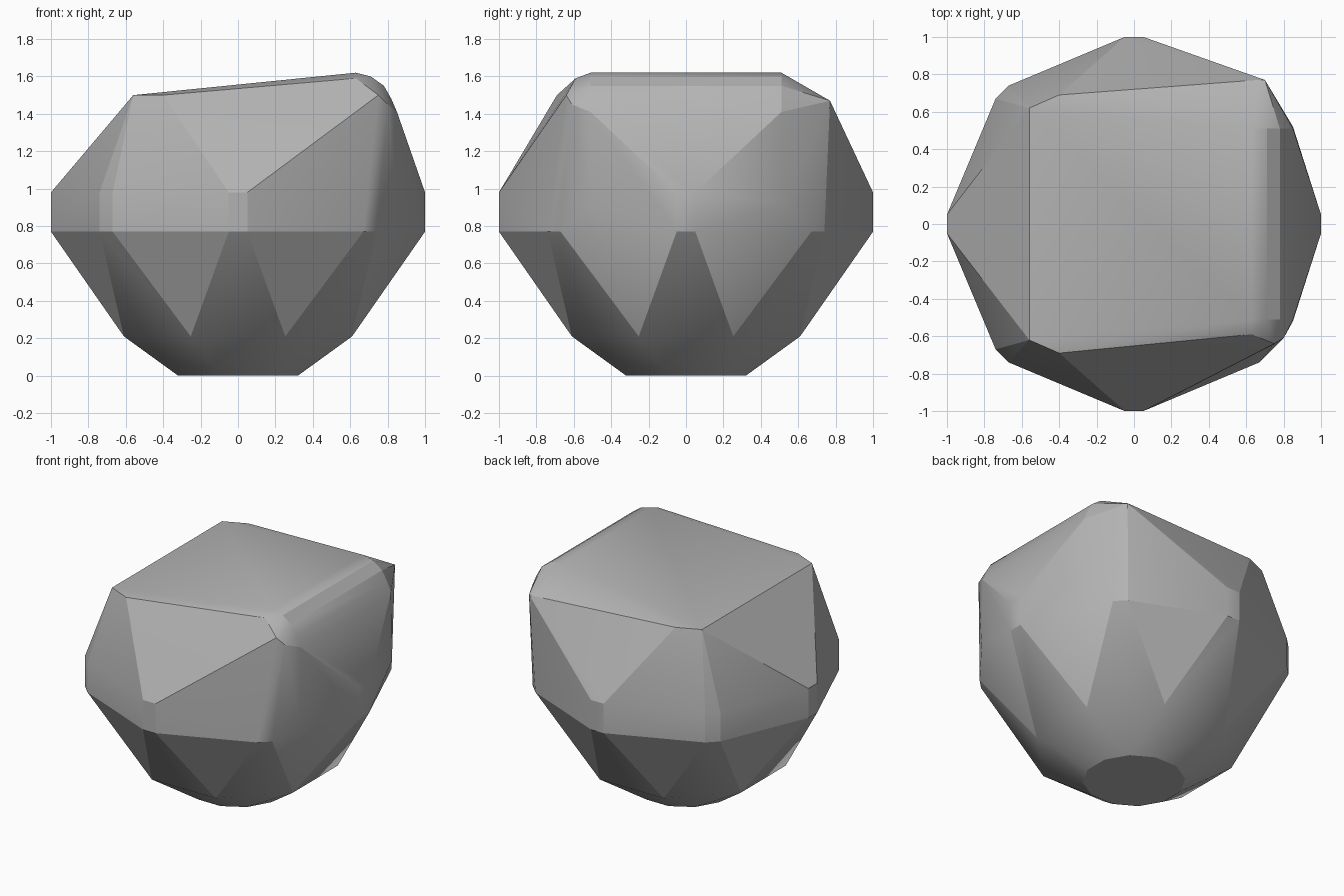
import bpy
import bmesh
import math

cube = bpy.data.objects.get("Cube")
if cube:
    bpy.data.objects.remove(cube, do_unlink=True)


def mirrored(points):
    """Repeat points on the front and back halves."""
    return [(x, s * y, z) for x, y, z in points for s in (-1, 1)]


def ring(sides, radius, z):
    """Regular ring with a flat towards each axis."""
    step = math.tau / sides
    r = radius / math.cos(step / 2)
    return [(r * math.cos((i + 0.5) * step), r * math.sin((i + 0.5) * step), z)
            for i in range(sides)]


# Base and lower slope
points = ring(12, 0.32, 0.0) + ring(8, 0.61, 0.21)

# Belt: blunt tips on the axes and blunt diagonal corners
LOW, HIGH, BLUNT = 0.77, 0.98, 0.05
for z in (LOW, HIGH):
    points += mirrored([(-1, BLUNT, z), (1, BLUNT, z), (-BLUNT, 1, z), (BLUNT, 1, z),
                        (-0.67, 0.74, z), (-0.74, 0.67, z)])
points += mirrored([(0.67, 0.74, LOW), (0.74, 0.67, LOW)])

# Upright corner edges and rounded upper rim on the tall side
points += mirrored([(0.85, 0.52, 0.92), (0.85, 0.51, 1.41), (0.82, 0.51, 1.48),
                    (0.78, 0.51, 1.55), (0.71, 0.51, 1.60), (0.63, 0.51, 1.62)])

# Sloping crown on the low side
points += mirrored([(-0.56, 0.62, 1.50), (-0.40, 0.69, 1.50)])

# Uneven chipped corners: front then back
points += [(0.63, -0.59, 1.59), (0.75, -0.64, 1.50), (0.80, -0.61, 1.45),
           (0.70, 0.77, 1.47), (0.66, 0.77, 1.47)]

bm = bmesh.new()
for p in points:
    bm.verts.new(p)
hull = bmesh.ops.convex_hull(bm, input=bm.verts)
loose = [v for v in bm.verts if not v.link_faces]
bmesh.ops.delete(bm, geom=loose, context='VERTS')
bmesh.ops.dissolve_limit(bm, angle_limit=math.radians(1), verts=bm.verts, edges=bm.edges)
bmesh.ops.recalc_face_normals(bm, faces=bm.faces)
mesh = bpy.data.meshes.new("boulder")
bm.to_mesh(mesh)
bm.free()

boulder = bpy.data.objects.new("boulder", mesh)
bpy.context.collection.objects.link(boulder)

# Stone colour
stone = bpy.data.materials.new("grey_stone")
stone.use_nodes = True
grey = (0.45, 0.45, 0.45, 1)
stone.diffuse_color = grey
stone.node_tree.nodes["Principled BSDF"].inputs["Base Color"].default_value = grey
mesh.materials.append(stone)

# Soften only the shallow chips
bpy.ops.object.select_all(action='DESELECT')
boulder.select_set(True)
bpy.context.view_layer.objects.active = boulder
bpy.ops.object.shade_smooth_by_angle(angle=math.radians(20))
